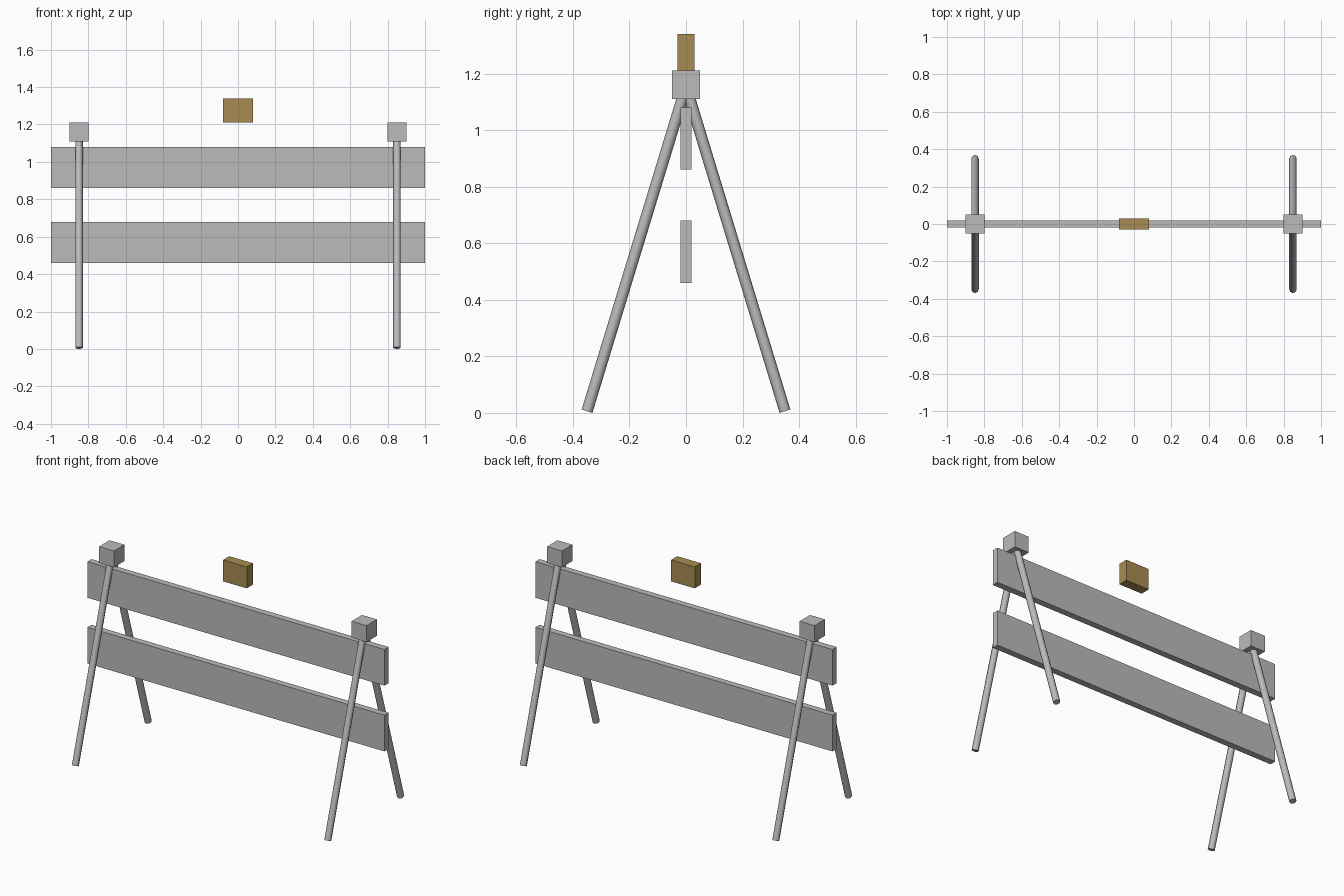
import bpy, math
from mathutils import Vector

if "Cube" in bpy.data.objects:
    bpy.data.objects.remove(bpy.data.objects["Cube"])


def material(name, rgb):
    m = bpy.data.materials.new(name)
    m.diffuse_color = (*rgb, 1.0)
    m.use_nodes = True
    m.node_tree.nodes["Principled BSDF"].inputs["Base Color"].default_value = m.diffuse_color
    return m


GREY = material("grey", (0.5, 0.5, 0.5))
AMBER = material("amber_brown", (0.39, 0.26, 0.085))


def box(name, center, size, mat):
    bpy.ops.mesh.primitive_cube_add(size=1, location=center)
    ob = bpy.context.object
    ob.name = name
    ob.scale = size
    bpy.ops.object.transform_apply(location=False, rotation=False, scale=True)
    ob.data.materials.append(mat)


def rod(name, a, b, radius, mat):
    a, b = Vector(a), Vector(b)
    d = b - a
    bpy.ops.mesh.primitive_cylinder_add(vertices=8, radius=radius, depth=d.length,
                                        location=(a + b) / 2)
    ob = bpy.context.object
    ob.name = name
    ob.rotation_euler = (math.atan2(-d.y, d.z), 0, 0)
    ob.data.materials.append(mat)
    bpy.ops.object.shade_smooth_by_angle(angle=math.radians(50))


# Two horizontal boards
box("upper_board", (0, 0, 0.97), (2.0, 0.04, 0.22), GREY)
box("lower_board", (0, 0, 0.57), (2.0, 0.04, 0.22), GREY)

# A-frame at each end: two splayed legs under a cap block
for side, x in (("left", -0.85), ("right", 0.85)):
    for end, s in (("front", -1), ("back", 1)):
        rod(f"{side}_{end}_leg", (x, 0.35 * s, 0.006), (x, 0, 1.155), 0.02, GREY)
    box(f"{side}_cap", (x, 0, 1.16), (0.10, 0.10, 0.10), GREY)

# Warning lamp floating above the middle
box("lamp", (0, 0, 1.275), (0.16, 0.06, 0.13), AMBER)
